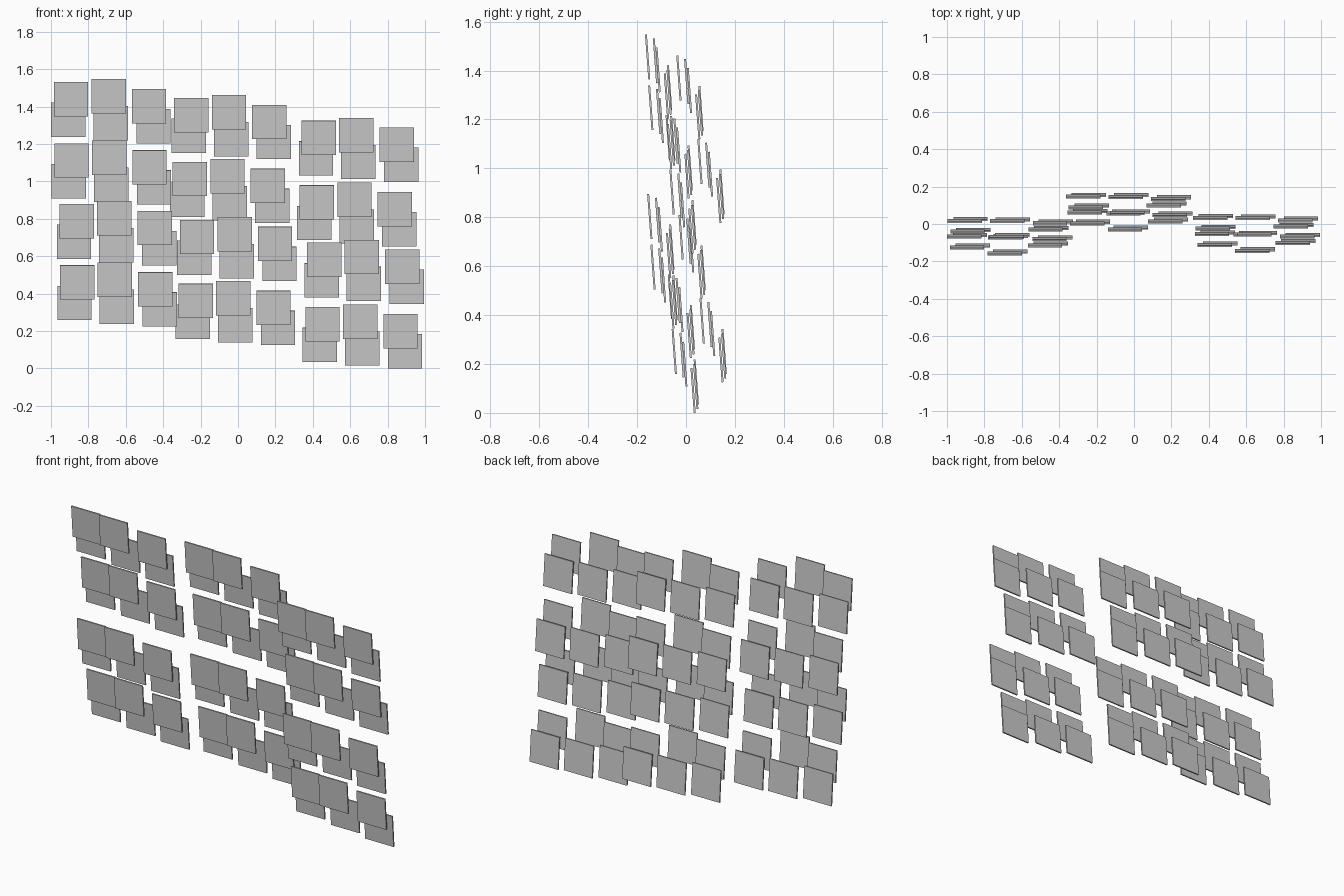
import bpy, bmesh
from math import radians
from mathutils import Vector, Matrix

if "Cube" in bpy.data.objects:
    bpy.data.objects.remove(bpy.data.objects["Cube"])

SIZE, THICK, TILT = 0.184, 0.008, radians(4.2)

# one thin square panel, top leaning toward the front, shared by all panels
mesh = bpy.data.meshes.new("panel")
bm = bmesh.new()
bmesh.ops.create_cube(bm, size=1.0)
bmesh.ops.scale(bm, vec=(SIZE, THICK, SIZE), verts=bm.verts)
bmesh.ops.rotate(bm, cent=(0, 0, 0), matrix=Matrix.Rotation(TILT, 3, 'X'), verts=bm.verts)
bm.to_mesh(mesh)
bm.free()

# offsets of the six panels within a cluster: three in front, three behind
CLUSTER = {
    "front": [(0, 0, 0), (0.201, -0.032, 0.015), (0.417, 0.011, -0.037)],
    "back": [(-0.014, 0.058, -0.110), (0.212, 0.056, -0.129), (0.441, 0.045, -0.144)],
}

# each group: position of its upper cluster, and step down to its lower cluster
GROUPS = {
    "left": ((-0.893, -0.125, 1.440), (0.003, 0.084, -0.328)),
    "middle": ((-0.249, 0.003, 1.355), (-0.008, 0.086, -0.342)),
    "right": ((0.431, -0.112, 1.233), (-0.009, 0.087, -0.345)),
}

# step from the upper half of the wall to the lower half
HALF_STEP = Vector((0.030, 0.009, -0.652))

for group, (start, step) in GROUPS.items():
    for half in range(2):
        for row in range(2):
            origin = Vector(start) + half * HALF_STEP + row * Vector(step)
            for layer, offsets in CLUSTER.items():
                for i, offset in enumerate(offsets):
                    name = f"{group}_{layer}_panel_row{half * 2 + row + 1}_{i + 1}"
                    panel = bpy.data.objects.new(name, mesh)
                    panel.location = origin + Vector(offset)
                    bpy.context.collection.objects.link(panel)
